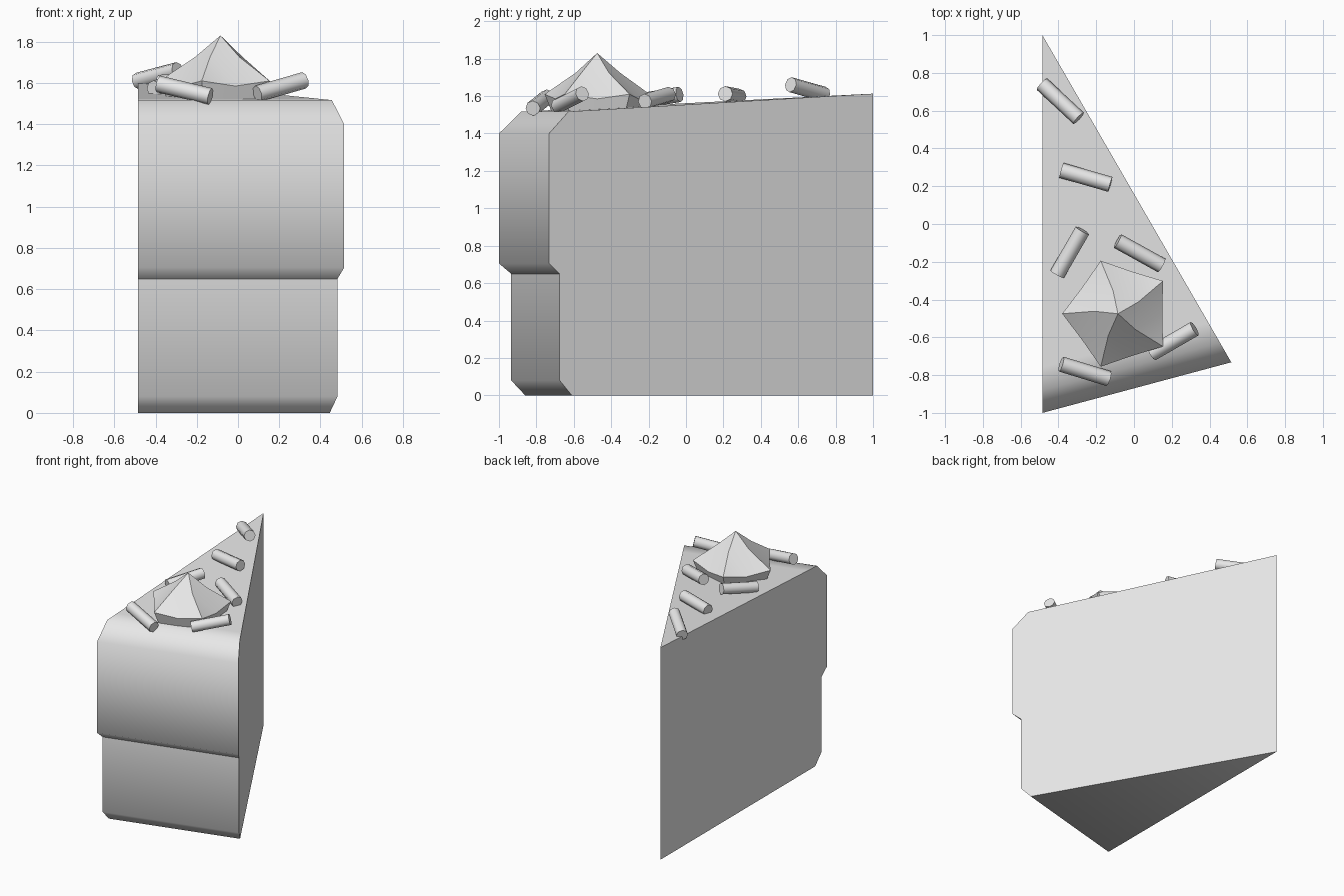
import bpy, bmesh
from math import radians, sin, cos
from mathutils import Vector

default = bpy.data.objects.get("Cube")
if default:
    bpy.data.objects.remove(default)

grey = bpy.data.materials.new("plain_grey")
grey.use_nodes = True
grey.diffuse_color = (0.8, 0.8, 0.8, 1)
grey.node_tree.nodes["Principled BSDF"].inputs["Base Color"].default_value = (0.8, 0.8, 0.8, 1)


def finish(bm, name, angle):
    bmesh.ops.recalc_face_normals(bm, faces=bm.faces)
    mesh = bpy.data.meshes.new(name)
    bm.to_mesh(mesh)
    bm.free()
    mesh.materials.append(grey)
    obj = bpy.data.objects.new(name, mesh)
    bpy.context.collection.objects.link(obj)
    bpy.ops.object.select_all(action='DESELECT')
    obj.select_set(True)
    bpy.context.view_layer.objects.active = obj
    bpy.ops.object.shade_smooth_by_angle(angle=radians(angle))
    return obj


# Cake slice: one radial profile placed on both cut sides of a wedge
TIP = Vector((-0.485, 1.0, 0))
PROFILE = [(1.86, 0), (1.935, 0.08), (1.935, 0.65), (2.0, 0.705),
           (2.0, 1.4), (1.88, 1.517), (1.76, 1.523)]
bm = bmesh.new()


def cut_side(angle):
    out = Vector((sin(angle), -cos(angle), 0))
    return [bm.verts.new(TIP + out * r + Vector((0, 0, z))) for r, z in PROFILE]


left, right = cut_side(0), cut_side(radians(30))
low = bm.verts.new(TIP)
high = bm.verts.new(TIP + Vector((0, 0, 1.613)))
for i in range(len(PROFILE) - 1):
    bm.faces.new((left[i], right[i], right[i + 1], left[i + 1]))
bm.faces.new((left[-1], right[-1], high))
bm.faces.new((left[0], low, right[0]))
bm.faces.new([low] + left + [high])
bm.faces.new([low] + right + [high])
cake = finish(bm, "cake_slice", 60)
# Crisp crease where the icing overhangs the base
for edge in cake.data.edges:
    if all(abs(cake.data.vertices[v].co.z - 0.65) < 0.001 for v in edge.vertices):
        edge.use_edge_sharp = True

# Cream rosette: five twisted petals around a peak
bm = bmesh.new()
CENTRE = Vector((-0.085, -0.475, 0))


def ring(radius, z, turn):
    return [bm.verts.new(CENTRE + Vector((radius * cos(radians(72 * k + turn)),
                                          radius * sin(radians(72 * k + turn)), z)))
            for k in range(5)]


peak = bm.verts.new(CENTRE + Vector((0, 0, 1.83)))
mid = ring(0.125, 1.725, 30)
base = ring(0.235, 1.585, 0)
corner = ring(0.295, 1.61, 36)
foot_a, foot_b = ring(0.21, 1.5, 0), ring(0.25, 1.5, 36)
for k in range(5):
    n = (k + 1) % 5
    bm.faces.new((peak, mid[k], mid[n]))
    bm.faces.new((mid[k], base[k], corner[k]))
    bm.faces.new((mid[k], corner[k], base[n]))
    bm.faces.new((mid[k], base[n], mid[n]))
    bm.faces.new((base[k], foot_a[k], foot_b[k], corner[k]))
    bm.faces.new((corner[k], foot_b[k], foot_a[n], base[n]))
bm.faces.new([v for pair in zip(foot_a, foot_b) for v in pair])
finish(bm, "cream_rosette", 25)

# Sprinkles: position, heading and tilt
SPRINKLES = [((-0.39, 0.65, 1.635), -43, 11), ((-0.255, 0.247, 1.605), -16, 3),
             ((-0.34, -0.15, 1.59), 60, 8), ((0.03, -0.155, 1.59), -29, -8),
             ((0.207, -0.62, 1.58), 30, 14), ((-0.26, -0.78, 1.565), -17, -13)]
for place, heading, tilt in SPRINKLES:
    bm = bmesh.new()
    bmesh.ops.create_cone(bm, cap_ends=True, segments=8, radius1=0.041,
                          radius2=0.041, depth=0.27)
    obj = finish(bm, "sprinkle", 50)
    obj.location = place
    obj.rotation_euler = (0, radians(90 - tilt), radians(heading))
